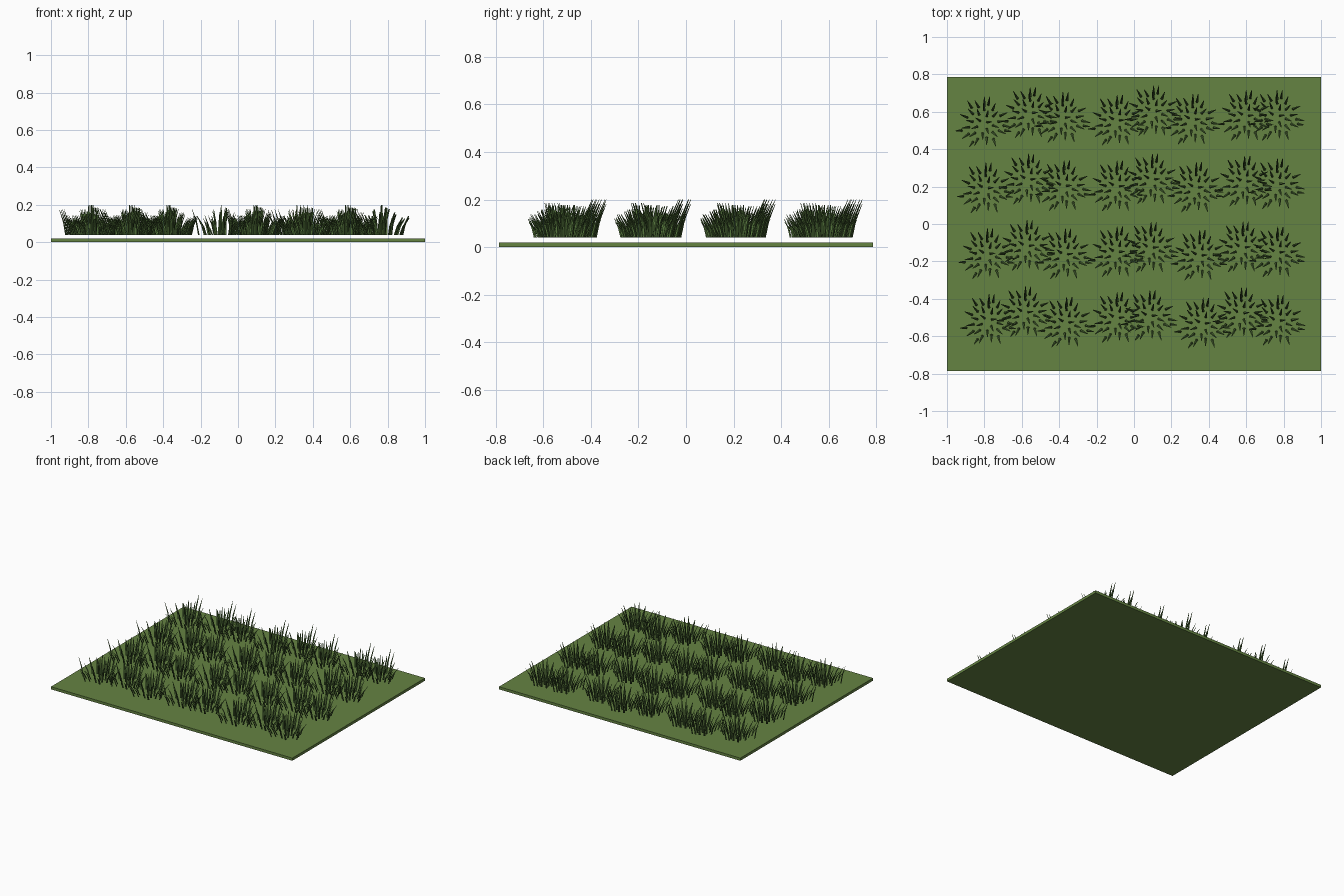
import bpy, bmesh, math, random
from mathutils import Vector

if "Cube" in bpy.data.objects:
    bpy.data.objects.remove(bpy.data.objects["Cube"])

random.seed(4)


def material(name, rgb):
    m = bpy.data.materials.new(name)
    m.diffuse_color = (*rgb, 1)
    m.use_nodes = True
    m.node_tree.nodes["Principled BSDF"].inputs["Base Color"].default_value = m.diffuse_color
    return m


ground_mat = material("ground_green", (0.13, 0.23, 0.055))
blade_mat = material("blade_green", (0.08, 0.16, 0.04))

# Ground slab
bpy.ops.mesh.primitive_cube_add(size=1, location=(0, 0, 0.01))
slab = bpy.context.object
slab.name = "ground_slab"
slab.scale = (2, 1.57, 0.02)
slab.data.materials.append(ground_mat)

BASE_Z = 0.04


def add_blade(bm, x, y, angle, lean, height):
    """Thin tapered four-sided blade curving outward along angle."""
    out = Vector((math.cos(angle), math.sin(angle), 0))
    side = Vector((-out.y, out.x, 0))
    rings = []
    # fraction of height, fraction of lean, half width, half thickness
    for t, s, w, d in ((0, 0, 0.007, 0.004), (0.5, 0.35, 0.006, 0.0035), (1, 1, 0.0015, 0.001)):
        c = Vector((x, y, BASE_Z + t * (height - BASE_Z))) + out * (s * lean)
        rings.append([bm.verts.new(c + v) for v in (side * w, out * d, -side * w, -out * d)])
    for a, b in zip(rings, rings[1:]):
        for i in range(4):
            j = (i + 1) % 4
            bm.faces.new((a[i], a[j], b[j], b[i]))
    bm.faces.new(rings[0])
    bm.faces.new(rings[-1])


# One tuft of blades fanning outward, shared by every clump
bm = bmesh.new()
COUNT = 28
for i in range(COUNT):
    angle = i * 2.39996 + 0.3
    r = 0.105 * math.sqrt((i + 0.5) / COUNT)
    x, y = r * math.cos(angle), r * math.sin(angle)
    side_drop = 0.045 * min(1, abs(x) / 0.09) + (0.03 if y < -0.05 else 0)
    height = 0.195 - side_drop - random.uniform(0, 0.045)
    add_blade(bm, x, y, angle + random.uniform(-0.25, 0.25), 0.025 + 0.2 * r, height)
# Outlying blades at the rim
for x, y, angle, lean, h in ((0, 0.09, 1.57, 0.05, 0.2), (-0.12, -0.04, 3.2, 0.035, 0.175),
                             (0.11, -0.04, -0.15, 0.035, 0.14), (-0.06, -0.1, 4.1, 0.035, 0.12)):
    add_blade(bm, x, y, angle, lean, h)
bmesh.ops.recalc_face_normals(bm, faces=bm.faces)
tuft = bpy.data.meshes.new("grass_tuft")
bm.to_mesh(tuft)
bm.free()
tuft.materials.append(blade_mat)

# Columns of clumps: x and y at the back row, x and y at the front row
columns = (
    (-0.80, 0.54, -0.775, -0.515),
    (-0.555, 0.59, -0.58, -0.475),
    (-0.38, 0.565, -0.36, -0.53),
    (-0.09, 0.55, -0.09, -0.505),
    (0.105, 0.60, 0.085, -0.495),
    (0.315, 0.555, 0.37, -0.535),
    (0.60, 0.575, 0.575, -0.48),
    (0.765, 0.575, 0.77, -0.52),
)
for c, (xb, yb, xf, yf) in enumerate(columns):
    for row in range(4):
        t = row / 3
        clump = bpy.data.objects.new(f"grass_clump_{row}_{c}", tuft)
        clump.location = (xb + (xf - xb) * t, yb + (yf - yb) * t, 0)
        bpy.context.collection.objects.link(clump)
